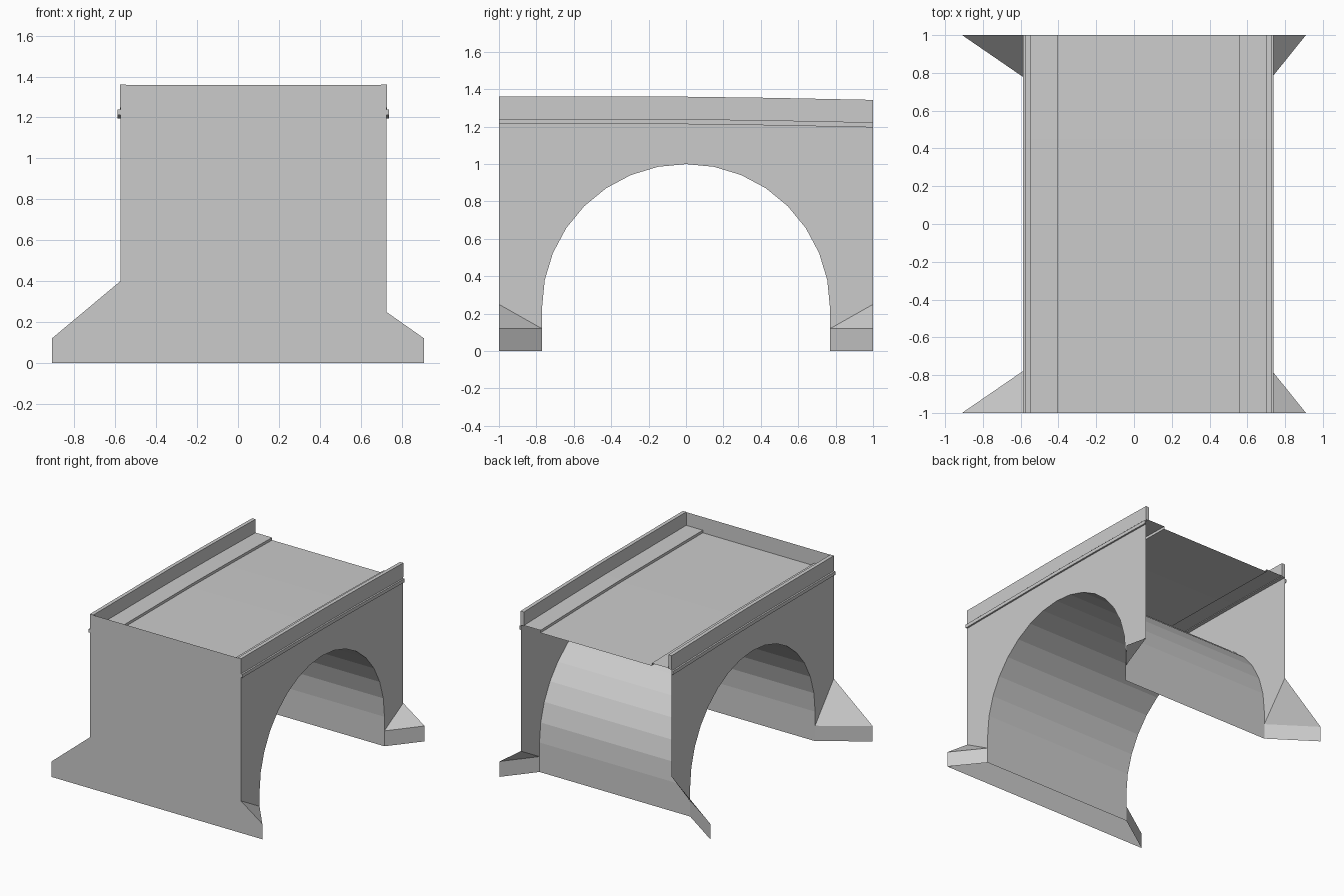
import bpy, bmesh, math

cube = bpy.data.objects.get("Cube")
if cube:
    bpy.data.objects.remove(cube, do_unlink=True)

stone = bpy.data.materials.new("grey_stone")
stone.use_nodes = True
GREY = (0.6, 0.6, 0.6, 1)
stone.diffuse_color = GREY
stone.node_tree.nodes["Principled BSDF"].inputs["Base Color"].default_value = GREY

# Main dimensions
LEFT, RIGHT, WING = 0.725, -0.575, 0.91    # side wall planes and wing tips
RADIUS, SPRING = 0.77, 0.23                # arch
TOP, TOE = 1.358, 0.12
CAMBER = [(-1, 0), (0, 0), (0.45, -0.006), (1, -0.017)]   # y, fall of the road


def build(name, faces):
    """Make an object from a list of polygons, merging shared corners."""
    bm = bmesh.new()
    for pts in faces:
        bm.faces.new([bm.verts.new(p) for p in pts])
    bmesh.ops.remove_doubles(bm, verts=bm.verts, dist=0.0001)
    bmesh.ops.recalc_face_normals(bm, faces=bm.faces)
    mesh = bpy.data.meshes.new(name)
    bm.to_mesh(mesh)
    bm.free()
    mesh.materials.append(stone)
    obj = bpy.data.objects.new(name, mesh)
    bpy.context.collection.objects.link(obj)
    return obj


def sweep(name, section, closed):
    """Carry an x-z section along the cambered road line."""
    rings = [[(x, y, z + fall) for x, z in section] for y, fall in CAMBER]
    n = len(section)
    faces = []
    for a, b in zip(rings, rings[1:]):
        for i in range(n if closed else n - 1):
            j = (i + 1) % n
            faces.append([a[i], a[j], b[j], b[i]])
    if closed:
        faces += [rings[0], rings[-1]]
    return build(name, faces)


def box_section(x0, x1, z0, z1):
    return [(x0, z0), (x1, z0), (x1, z1), (x0, z1)]


# Arch profile in y-z, from front springing to back springing
arch = []
for i in range(17):
    a = math.pi * (1 - i / 16)
    arch.append((RADIUS * math.cos(a), SPRING + RADIUS * math.sin(a)))

# Barrel vault running across the road
vault = [(-RADIUS, 0), (-RADIUS, TOE)] + arch + [(RADIUS, TOE), (RADIUS, 0)]
build("arch_barrel", [[(LEFT, *p), (LEFT, *q), (RIGHT, *q), (RIGHT, *p)]
                      for p, q in zip(vault, vault[1:])])

for side, x, shoulder in (("left", LEFT, 0.25), ("right", RIGHT, 0.40)):
    s = 1 if x > 0 else -1
    # Side wall with the arch opening
    outline = [(-1, shoulder), (-RADIUS, TOE)] + arch
    outline += [(RADIUS, TOE), (1, shoulder)]
    outline += [(y, TOP + fall) for y, fall in reversed(CAMBER)]
    build(side + "_wall", [[(x, y, z) for y, z in outline]])

    # Splayed wings at both ends
    for end, e in (("front", -1), ("back", 1)):
        root, tip = (x, e * RADIUS), (s * WING, e)
        build(f"{side}_{end}_wing", [
            [(x, e, shoulder), (*tip, TOE), (*root, TOE)],
            [(*root, 0), (*tip, 0), (*tip, TOE), (*root, TOE)]])

    # Parapet and the string course below it
    sweep(side + "_parapet", box_section(x + s * 0.002, x - s * 0.027, 1.25, TOP + 0.002), True)
    sweep(side + "_ledge", box_section(x, x + s * 0.013, 1.213, 1.24), True)

# Road deck with raised kerbs
KERB, ROAD = 1.255, 1.235
sweep("deck", [(RIGHT, KERB), (-0.405, KERB), (-0.405, ROAD),
               (0.555, ROAD), (0.555, KERB), (LEFT, KERB)], False)

# Closed front wall, spreading into the wings
build("front_wall", [[(x, -1, z) for x, z in (
    (-WING, 0), (WING, 0), (WING, TOE), (LEFT, 0.25), (LEFT, TOP),
    (RIGHT, TOP), (RIGHT, 0.40), (-WING, TOE))]])
